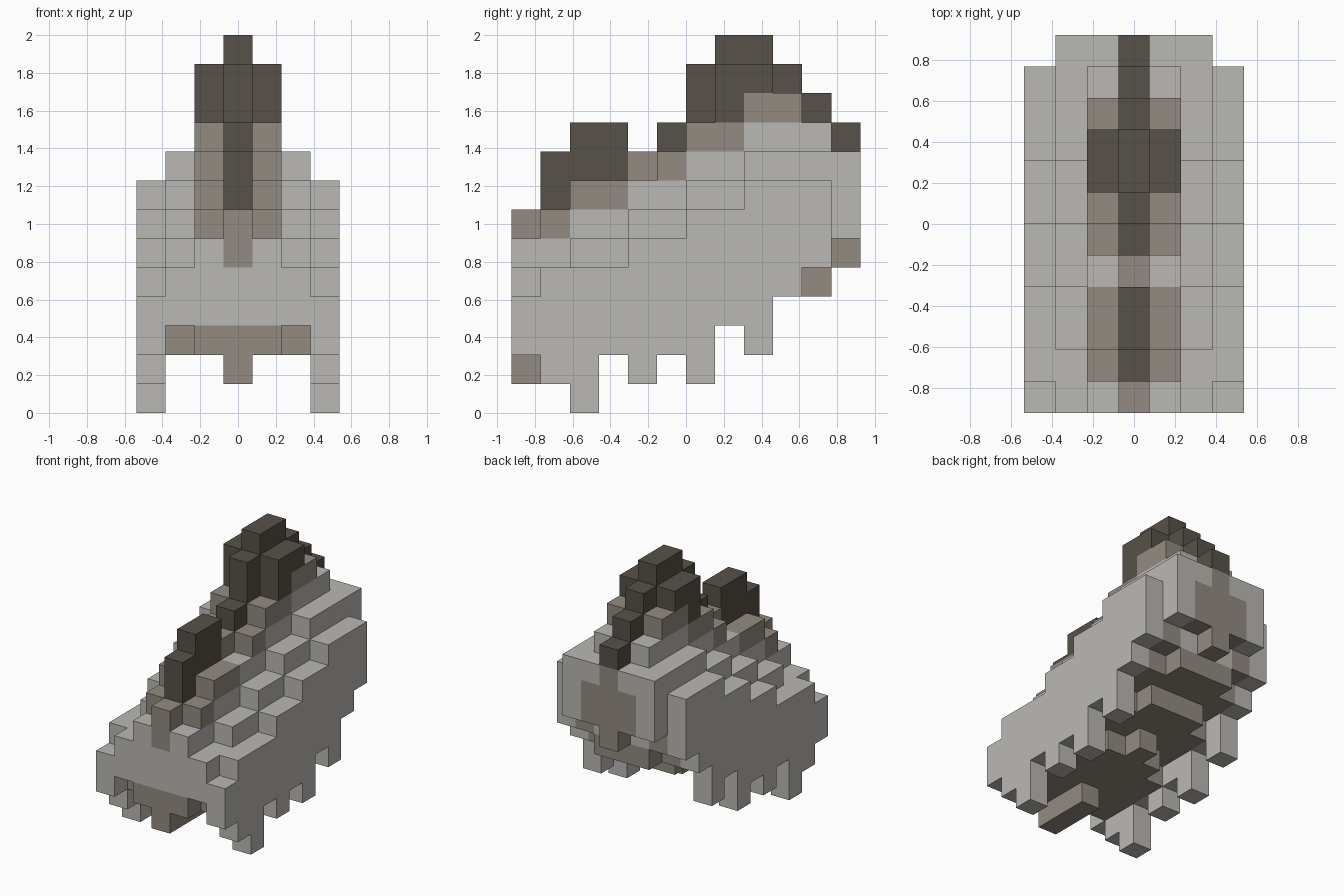
import bpy, bmesh
from mathutils import Vector

if "Cube" in bpy.data.objects:
    bpy.data.objects.remove(bpy.data.objects["Cube"], do_unlink=True)

U = 2 / 13          # block size
LENGTH = 12         # blocks from front to back

# Mirrored height profiles: one string per distance from the centre,
# one hexadecimal height per block from front to back
BOTTOM = ["111222233445", "222222333446", "322223334456", "210212132450"]
TOP = ["79AA9ACDDCBA", "678889ACCBA9", "556677889999", "455566778880"]
TRIM = ["56778899AA95", "66778899AAAA", "DDDDDDDDDDDD", "DDDDDDDDDDDD"]   # brown starts
RIDGE = ["778899AAABA9", "678889AABBA9", "DDDDDDDDDDDD", "DDDDDDDDDDDD"]  # dark starts


def h(table, a, y):
    return int(table[a][y], 16)


def part_of(a, y, z):
    """Choose the part a block belongs to by its height and place."""
    if z >= h(RIDGE, a, y):
        return "ridge"
    if z >= h(TRIM, a, y):
        return "brown_trim"
    if y == LENGTH - 1 and a < 2 and z < 8:                 # rump patch
        return "brown_trim"
    belly = z < 3 or (z == h(BOTTOM, a, y) and 0 < y < LENGTH - 1)
    if a < 3 and belly:
        return "brown_trim"
    return "body"


# Fill the blocks
cells = {}
for x in range(-3, 4):
    a = abs(x)
    for y in range(LENGTH):
        for z in range(h(BOTTOM, a, y), h(TOP, a, y)):
            cells[x, y, z] = part_of(a, y, z)


def make_material(name, rgb):
    m = bpy.data.materials.new(name)
    m.use_nodes = True
    m.diffuse_color = (*rgb, 1)
    m.node_tree.nodes["Principled BSDF"].inputs["Base Color"].default_value = (*rgb, 1)
    return m


def build(name, mat):
    """Outer skin of every block in the part, with flat areas merged."""
    bm = bmesh.new()
    for (x, y, z), part in cells.items():
        if part != name:
            continue
        centre = Vector((x, y - LENGTH / 2 + 0.5, z + 0.5)) * U
        for axis in range(3):
            for s in (-1, 1):
                n = [0, 0, 0]
                n[axis] = s
                if (x + n[0], y + n[1], z + n[2]) in cells:
                    continue
                n = Vector(n)
                p = Vector((0, 0, 0))
                p[(axis + 1) % 3] = 1
                q = n.cross(p)
                corners = [n - p - q, n + p - q, n + p + q, n - p + q]
                bm.faces.new([bm.verts.new(centre + c * U / 2) for c in corners])
    bmesh.ops.remove_doubles(bm, verts=bm.verts, dist=0.001)
    bmesh.ops.dissolve_limit(bm, angle_limit=0.01, verts=bm.verts, edges=bm.edges)
    me = bpy.data.meshes.new(name)
    bm.to_mesh(me)
    bm.free()
    me.materials.append(mat)
    bpy.context.collection.objects.link(bpy.data.objects.new(name, me))


# Pale body with legs, brown belly and saddle trim, dark ridge
build("body", make_material("pale grey", (0.49, 0.482, 0.455)))
build("brown_trim", make_material("grey brown", (0.288, 0.26, 0.22)))
build("ridge", make_material("dark brown", (0.095, 0.082, 0.065)))
